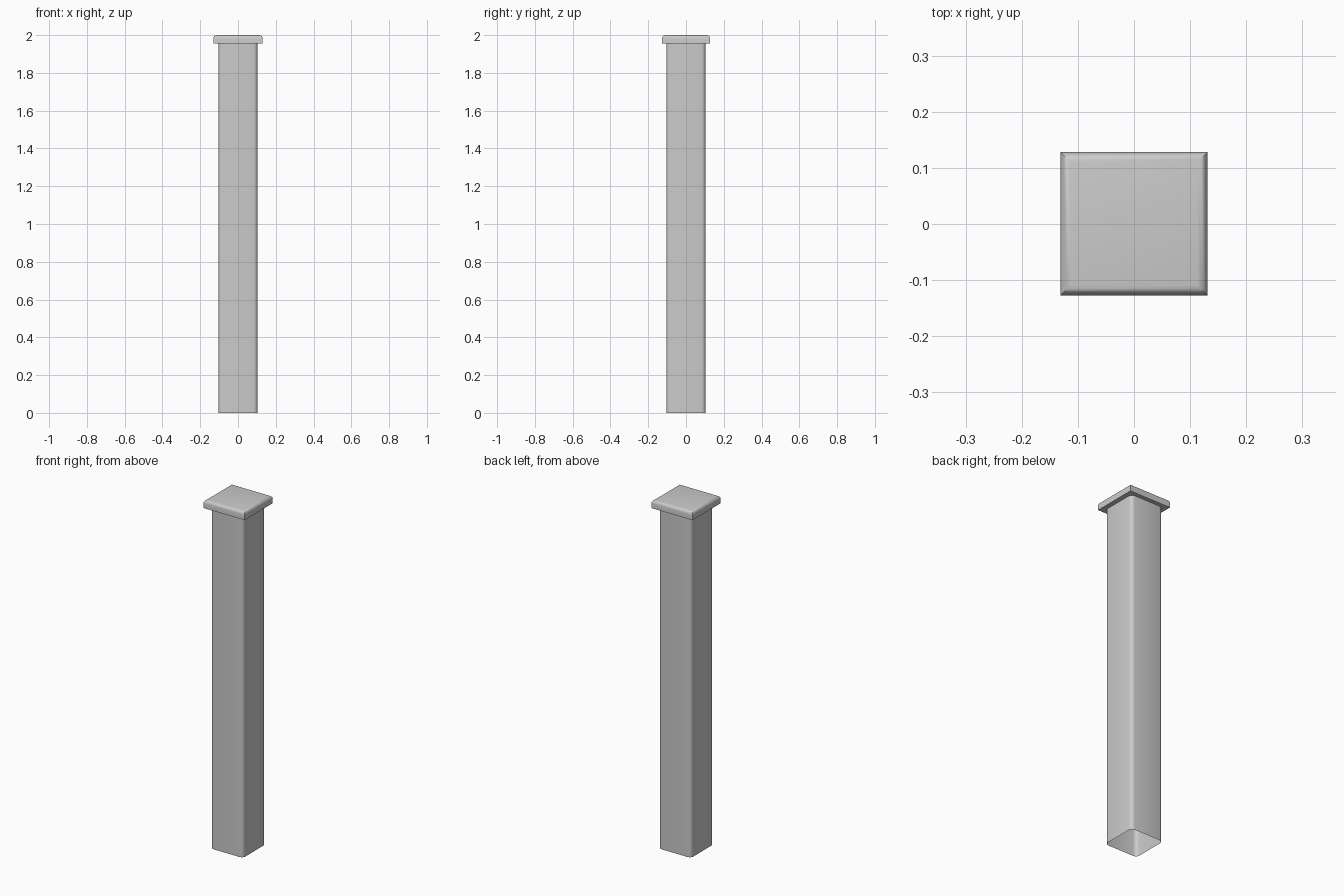
import bpy, bmesh

if "Cube" in bpy.data.objects:
    bpy.data.objects.remove(bpy.data.objects["Cube"])


def block(name, x0, x1, y0, y1, z0, z1, pick, radius, segs, open_ends=False):
    """Box with the picked edges rounded, optionally an open tube."""
    bm = bmesh.new()
    bmesh.ops.create_cube(bm, size=1)
    for v in bm.verts:
        v.co.x = x1 if v.co.x > 0 else x0
        v.co.y = y1 if v.co.y > 0 else y0
        v.co.z = z1 if v.co.z > 0 else z0
    edges = [e for e in bm.edges if pick(*[v.co.z for v in e.verts])]
    bmesh.ops.bevel(bm, geom=edges, offset=radius, segments=segs,
                    profile=0.5, affect='EDGES')
    if open_ends:
        bm.normal_update()
        ends = [f for f in bm.faces if abs(f.normal.z) > 0.9]
        bmesh.ops.delete(bm, geom=ends, context='FACES_ONLY')
    mesh = bpy.data.meshes.new(name)
    bm.to_mesh(mesh)
    bm.free()
    ob = bpy.data.objects.new(name, mesh)
    bpy.context.collection.objects.link(ob)
    bpy.ops.object.select_all(action='DESELECT')
    ob.select_set(True)
    bpy.context.view_layer.objects.active = ob
    bpy.ops.object.shade_smooth_by_angle(angle=0.7)
    return ob


# hollow shaft with rounded vertical corners, open at the foot
block("post_shaft", -0.104, 0.104, -0.104, 0.104, 0, 1.955,
      lambda a, b: abs(a - b) > 0.5, 0.022, 4, open_ends=True)

# overhanging cap with rounded upper rim
block("post_cap", -0.131, 0.131, -0.127, 0.128, 1.955, 2.0,
      lambda a, b: min(a, b) > 1.99, 0.018, 4)
